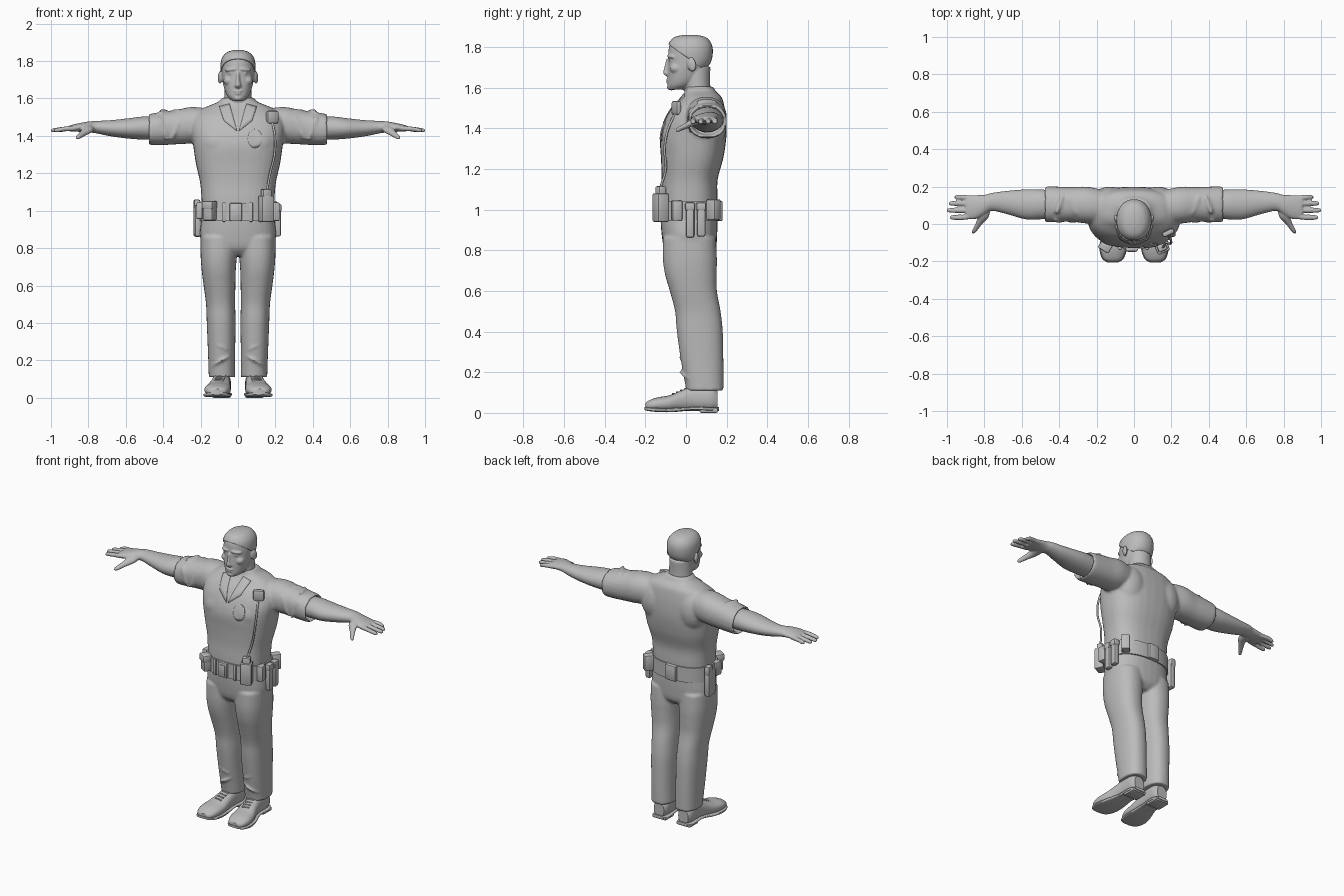
import bpy, bmesh, math
from mathutils import Matrix, Vector, Euler

default_cube = bpy.data.objects.get("Cube")
if default_cube:
    bpy.data.objects.remove(default_cube, do_unlink=True)

grey = bpy.data.materials.new("plain_grey")
grey.use_nodes = True
grey.diffuse_color = (.5, .5, .5, 1)
grey.node_tree.nodes["Principled BSDF"].inputs["Base Color"].default_value = (.5, .5, .5, 1)


def finish(name, bm, mirror=False, voxel=0, smooth=0):
    """Turn a bmesh into a shaded object; voxel fuses its shells."""
    bmesh.ops.recalc_face_normals(bm, faces=bm.faces)
    mesh = bpy.data.meshes.new(name)
    bm.to_mesh(mesh)
    bm.free()
    mesh.materials.append(grey)
    mesh.shade_smooth()
    mesh.set_sharp_from_angle(angle=math.radians(40))
    obj = bpy.data.objects.new(name, mesh)
    bpy.context.scene.collection.objects.link(obj)
    if mirror:
        obj.modifiers.new("mirror", "MIRROR").use_mirror_merge = False
    if voxel:
        fuse = obj.modifiers.new("fuse", "REMESH")
        fuse.mode, fuse.voxel_size, fuse.use_smooth_shade = "VOXEL", voxel, True
    if smooth:
        relax = obj.modifiers.new("relax", "SMOOTH")
        relax.factor, relax.iterations = .5, smooth
    return obj


def catmull(a, b, c, d, t):
    return [q + .5 * t * (r - p + t * (2*p - 5*q + 4*r - s + t * (3*(q - r) + s - p)))
            for p, q, r, s in zip(a, b, c, d)]


def loft(bm, axis, rings, power=2.0, steps=4, sides=32):
    """Skin rings of (position, centre u, centre v, radius u, radius v) along an axis."""
    path = []
    for i in range(len(rings) - 1):
        before, after = rings[max(i - 1, 0)], rings[min(i + 2, len(rings) - 1)]
        path += [catmull(before, rings[i], rings[i + 1], after, k / steps) for k in range(steps)]
    path.append(rings[-1])
    loops = []
    for t, u, v, ru, rv in path:
        loop = []
        for k in range(sides):
            c, s = math.cos(math.tau * k / sides), math.sin(math.tau * k / sides)
            a = u + ru * math.copysign(abs(c) ** (2 / power), c)
            b = v + rv * math.copysign(abs(s) ** (2 / power), s)
            loop.append(bm.verts.new({"x": (t, a, b), "y": (a, t, b), "z": (a, b, t)}[axis]))
        loops.append(loop)
    for low, high in zip(loops, loops[1:]):
        for k in range(sides):
            bm.faces.new((low[k - 1], low[k], high[k], high[k - 1]))
    bm.faces.new(loops[0])
    bm.faces.new(loops[-1])


def ball(bm, place, size, turn=(0, 0, 0)):
    bmesh.ops.create_uvsphere(bm, u_segments=20, v_segments=12, radius=1,
                              matrix=Matrix.LocRotScale(Vector(place), Euler(turn), Vector(size)))


def box(name, place, size, spin=0, bevel=.008, mirror=False):
    bm = bmesh.new()
    turn = Euler((0, 0, math.radians(spin)))
    bmesh.ops.create_cube(bm, size=1, matrix=Matrix.LocRotScale(Vector(place), turn, Vector(size)))
    bmesh.ops.bevel(bm, geom=bm.edges[:], offset=bevel, segments=2, affect="EDGES", profile=.5)
    return finish(name, bm, mirror)


def cord(name, points, radius):
    curve = bpy.data.curves.new(name, "CURVE")
    curve.dimensions, curve.bevel_depth, curve.use_fill_caps = "3D", radius, True
    spline = curve.splines.new("BEZIER")
    spline.bezier_points.add(len(points) - 1)
    for knot, point in zip(spline.bezier_points, points):
        knot.co = point
        knot.handle_left_type = knot.handle_right_type = "AUTO"
    curve.materials.append(grey)
    bpy.context.scene.collection.objects.link(bpy.data.objects.new(name, curve))


def patch(name, outline, target, mirror=False):
    """Thin cloth plate laid on the front of the target."""
    bm = bmesh.new()
    bm.faces.new([bm.verts.new((x, -.5, z)) for x, z in outline])
    bmesh.ops.triangulate(bm, faces=bm.faces[:])
    bmesh.ops.subdivide_edges(bm, edges=bm.edges[:], cuts=4, use_grid_fill=True)
    obj = finish(name, bm, mirror)
    wrap = obj.modifiers.new("wrap", "SHRINKWRAP")
    wrap.target, wrap.wrap_method = target, "PROJECT"
    wrap.use_project_y, wrap.use_positive_direction = True, True
    obj.modifiers.new("thickness", "SOLIDIFY").thickness = .009
    obj.modifiers["thickness"].offset = 0


# Shirt: torso with short loose sleeves
bm = bmesh.new()
loft(bm, "z", [(.96, 0, .015, .19, .14), (1.06, 0, .015, .195, .14), (1.15, 0, .018, .203, .138),
               (1.25, 0, .03, .225, .153), (1.35, 0, .035, .24, .163), (1.43, 0, .045, .25, .153),
               (1.5, 0, .06, .235, .13), (1.55, 0, .077, .18, .1), (1.58, 0, .072, .11, .076),
               (1.605, 0, .066, .082, .068)], power=2.5)
ball(bm, (.1, -.045, 1.36), (.1, .075, .09))
ball(bm, (.13, .12, 1.42), (.1, .08, .13))
loft(bm, "x", [(.12, .09, 1.46, .08, .08), (.24, .1, 1.458, .098, .097), (.33, .105, 1.447, .093, .092),
               (.42, .105, 1.438, .095, .088), (.475, .105, 1.434, .094, .082),
               (.47, .105, 1.434, .08, .07), (.42, .105, 1.438, .075, .066)], power=2.2)
for x, lean in ((.26, .5), (.33, -.4), (.4, .35)):
    ball(bm, (x, .02, 1.44), (.012, .014, .07), (0, lean, 0))
    ball(bm, (x, .1, 1.532), (.012, .06, .012), (0, 0, lean))
shirt = finish("shirt", bm, True, .009, 5)

# Collar flaps and chest badge
patch("collar_flap", [(.045, 1.57), (.1, 1.555), (.075, 1.48), (.005, 1.425)], shirt, True)
patch("chest_badge", [(.09 + .038 * math.cos(a * math.tau / 16), 1.385 + .05 * math.sin(a * math.tau / 16))
                      for a in range(16)], shirt)

# Bare arms with hands
bm = bmesh.new()
loft(bm, "x", [(.4, .105, 1.44, .07, .062), (.5, .105, 1.442, .08, .062), (.58, .105, 1.44, .08, .055),
               (.68, .115, 1.441, .062, .043), (.76, .118, 1.447, .048, .033), (.8, .103, 1.448, .053, .029),
               (.85, .09, 1.445, .064, .023), (.9, .09, 1.44, .062, .016)])
for y, tip in ((.035, .985), (.073, 1), (.11, .99), (.143, .96)):
    spread = .09 + (y - .09) * .85
    loft(bm, "x", [(.86, spread, 1.441, .015, .014), (.92, y, 1.438, .014, .013),
                   (tip - .012, y, 1.43, .012, .011), (tip, y, 1.428, .005, .005)], sides=16)
loft(bm, "y", [(.09, .8, 1.44, .03, .022), (.04, .805, 1.432, .03, .02), (0, .83, 1.412, .019, .016),
               (-.04, .855, 1.393, .013, .012), (-.05, .86, 1.39, .006, .006)], sides=16)
finish("arm_and_hand", bm, True, .0055, 2)

# Head and neck
skull = [(1.59, 0, -.048, .032, .038), (1.61, 0, -.028, .055, .062), (1.64, 0, -.01, .07, .08),
         (1.68, 0, 0, .08, .09), (1.72, 0, .015, .086, .103), (1.77, 0, .02, .088, .107),
         (1.81, 0, .02, .08, .1), (1.84, 0, .02, .055, .075), (1.853, 0, .02, .02, .03)]
bm = bmesh.new()
loft(bm, "z", skull, power=2.15)
loft(bm, "z", [(1.5, 0, .07, .08, .07), (1.6, 0, .055, .073, .065), (1.7, 0, .05, .07, .07)])
loft(bm, "z", [(1.74, 0, -.083, .009, .014), (1.69, 0, -.09, .012, .019), (1.668, 0, -.091, .018, .021),
               (1.655, 0, -.085, .01, .01)], sides=16)
ball(bm, (.095, .028, 1.713), (.011, .023, .035), (.2, 0, -.35))       # ear
ball(bm, (.036, -.072, 1.754), (.036, .018, .01), (0, .1, .35))        # brow
ball(bm, (.035, -.072, 1.734), (.015, .013, .008))                     # eye
ball(bm, (.05, -.05, 1.695), (.028, .03, .026))                        # cheek
ball(bm, (0, -.084, 1.639), (.026, .014, .006))                        # upper lip
ball(bm, (0, -.082, 1.626), (.022, .015, .006))                        # lower lip
ball(bm, (0, -.072, 1.602), (.026, .022, .016))                        # chin
finish("head", bm, True, .005, 2)

# Short hair, trimmed along a sloping hairline
bm = bmesh.new()
loft(bm, "z", [(z + .006, x, y, rx + .006, ry + .005) for z, x, y, rx, ry in skull], power=2.15)
bmesh.ops.bisect_plane(bm, geom=bm.verts[:] + bm.edges[:] + bm.faces[:], plane_co=(0, -.09, 1.815),
                       plane_no=(0, .15, .21), clear_inner=True)
finish("hair", bm).modifiers.new("thickness", "SOLIDIFY").thickness = .007

# Trousers: hips and two straight legs
bm = bmesh.new()
loft(bm, "z", [(.76, 0, .02, .14, .09), (.8, 0, .02, .185, .125), (.87, 0, .017, .204, .136),
               (.95, 0, .015, .196, .14), (1, 0, .015, .19, .138)], power=2.4)
loft(bm, "z", [(.11, .086, .092, .071, .092), (.14, .086, .09, .071, .094), (.25, .088, .08, .073, .104),
               (.4, .09, .068, .077, .113), (.5, .093, .058, .078, .112), (.6, .099, .036, .085, .116),
               (.68, .103, .024, .091, .127), (.76, .103, .019, .097, .133), (.86, .1, .017, .1, .13)], power=2.3)
for z, lean in ((.2, .5), (.27, -.4), (.44, .3)):
    ball(bm, (.087, .07, z), (.074, .106, .01), (0, lean, 0))
finish("trousers", bm, True, .008, 4)

# Shoes with soles, heels and laces
bm = bmesh.new()
loft(bm, "y", [(-.2, .113, .033, .03, .014), (-.185, .113, .036, .052, .024), (-.14, .111, .042, .068, .034),
               (-.08, .105, .047, .067, .04), (-.02, .096, .06, .056, .052), (.04, .09, .072, .05, .062),
               (.12, .088, .072, .05, .062), (.155, .088, .062, .036, .046)], power=2.3)
finish("shoe", bm, True)
bm = bmesh.new()
loft(bm, "y", [(-.205, .113, .023, .03, .007), (-.185, .113, .018, .058, .009), (-.13, .111, .014, .074, .01),
               (-.06, .104, .014, .069, .01), (.03, .092, .021, .052, .008), (.12, .088, .019, .056, .009),
               (.162, .088, .019, .036, .009)], power=4)
finish("sole", bm, True)
box("shoe_heel", (.088, .112, .012), (.1, .09, .024), mirror=True)
for row in range(4):
    box("shoelace", (.1 - row * .003, -.062 + row * .02, .092 + row * .008), (.05, .009, .012), 8, .003, True)

# Duty belt
bm = bmesh.new()
loft(bm, "z", [(.945, 0, .015, .203, .148), (1.042, 0, .015, .203, .148)], power=2.4, steps=1, sides=48)
finish("belt", bm)
box("belt_buckle", (-.012, -.137, .993), (.065, .02, .098))
box("buckle_plate", (-.012, -.146, .993), (.04, .01, .07), bevel=.003)
for x in (-.075, .07):
    box("belt_keeper", (x, -.13, .993), (.018, .016, .104), 0, .004)

# Gear carried around the belt
box("front_pouch", (-.15, -.115, 1), (.06, .05, .105), -32)
box("front_pouch_flap", (-.152, -.118, 1.03), (.066, .056, .045), -32)
box("radio", (.15, -.125, 1.01), (.07, .06, .14), 25)
box("radio_top", (.15, -.125, 1.085), (.05, .04, .06), 25)
box("small_pouch", (.2, -.045, .995), (.04, .05, .1), 10)
for y, drop in ((.02, .945), (.075, .95)):
    box("side_holder", (.213, y, drop), (.034, .042, .165), 0, .01)
    box("side_holder_cap", (.213, y, 1.015), (.04, .048, .04))
box("rear_side_pouch", (.178, .135, 1), (.05, .06, .1), -42)
box("back_pouch", (-.01, .165, .993), (.075, .03, .1))
box("holster", (-.216, .06, .945), (.04, .085, .17), 6, .014)
box("holster_grip", (-.22, .08, 1.03), (.034, .05, .06), 6, .01)
box("right_pouch", (-.203, -.03, 1), (.035, .05, .09), -8)

# Shoulder microphone and its cable
box("microphone", (.183, -.047, 1.5), (.068, .03, .07), 25, .012)
cord("microphone_cable", [(.185, -.055, 1.47), (.198, -.09, 1.39), (.195, -.105, 1.3),
                          (.172, -.1, 1.2), (.155, -.125, 1.11)], .006)
